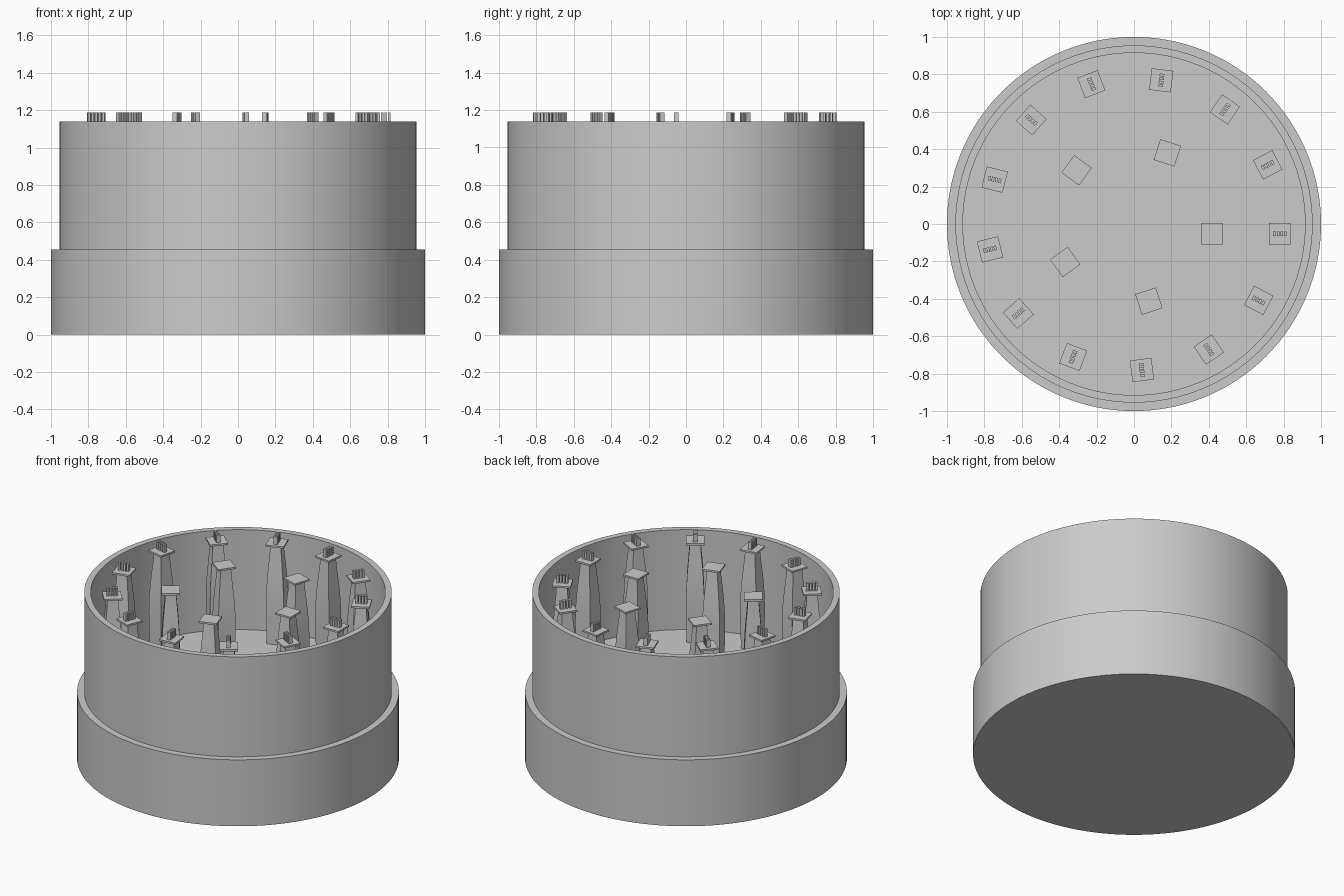
import bpy
import bmesh
from math import cos, sin, pi, tau, radians
from mathutils import Matrix, Vector

cube = bpy.data.objects.get("Cube")
if cube:
    bpy.data.objects.remove(cube, do_unlink=True)

grey = bpy.data.materials.new("plain grey")
grey.use_nodes = True
colour = (0.6, 0.6, 0.6, 1)
grey.diffuse_color = colour
grey.node_tree.nodes["Principled BSDF"].inputs["Base Color"].default_value = colour

FLOOR, RIM, CAP_TOP, PEG_TOP = 0.455, 1.14, 1.135, 1.187
HALF = 0.058


def finish(name, bm, smooth=False):
    bmesh.ops.recalc_face_normals(bm, faces=bm.faces)
    mesh = bpy.data.meshes.new(name)
    bm.to_mesh(mesh)
    bm.free()
    mesh.materials.append(grey)
    obj = bpy.data.objects.new(name, mesh)
    bpy.context.collection.objects.link(obj)
    if smooth:
        bpy.ops.object.select_all(action="DESELECT")
        obj.select_set(True)
        bpy.context.view_layer.objects.active = obj
        bpy.ops.object.shade_smooth_by_angle(angle=radians(30))
    return obj


def loft(bm, rings):
    """Join rings of points into a skin closed by a face at each end."""
    loops = [[bm.verts.new(p) for p in ring] for ring in rings]
    n = len(loops[0])
    for low, high in zip(loops, loops[1:]):
        for i in range(n):
            j = (i + 1) % n
            bm.faces.new((low[i], low[j], high[j], high[i]))
    bm.faces.new(loops[0][::-1])
    bm.faces.new(loops[-1])


def circle(radius, z, n=128):
    return [(radius * cos(tau * i / n), radius * sin(tau * i / n), z) for i in range(n)]


def square(centre, half, z):
    return [(centre[0] + sx * half, centre[1] + sy * half, z)
            for sx, sy in ((-1, -1), (1, -1), (1, 1), (-1, 1))]


def box(bm, low, high):
    low, high = Vector(low), Vector(high)
    made = bmesh.ops.create_cube(bm, size=1)["verts"]
    bmesh.ops.scale(bm, vec=high - low, verts=made)
    bmesh.ops.translate(bm, vec=(low + high) / 2, verts=made)


# Stepped cup: wide base, narrower wall, hollow down to the floor
bm = bmesh.new()
cup = [(1, 0), (1, FLOOR), (0.955, FLOOR), (0.955, RIM), (0.915, RIM), (0.915, FLOOR)]
loft(bm, [circle(r, z) for r, z in cup])
finish("stepped_cup", bm, smooth=True)

# Waisted column, from foot to narrow neck
column = [(0.052, FLOOR - 0.005), (0.056, 0.6), (0.057, 0.72), (0.055, 0.82),
          (0.05, 0.91), (0.043, 1.0), (0.037, 1.07), (0.034, CAP_TOP - 0.012)]


def tower(name, x, angle, pegs):
    centre = (x, -0.052)
    bm = bmesh.new()
    loft(bm, [square(centre, half, z) for half, z in column])
    # Square cap plate
    loft(bm, [square(centre, HALF, CAP_TOP - 0.012), square(centre, HALF, CAP_TOP)])
    # Row of small upright pegs along the radius
    for i in range(4 if pegs else 0):
        px = x + (i - 1.5) * 0.019
        box(bm, (px - 0.007, centre[1] - 0.013, CAP_TOP - 0.003),
            (px + 0.007, centre[1] + 0.012, PEG_TOP))
    bmesh.ops.transform(bm, matrix=Matrix.Rotation(angle, 4, "Z"), verts=bm.verts)
    finish(name, bm, smooth=True)


# Two rings of towers
for k in range(13):
    tower(f"outer_tower_{k + 1}", 0.78, tau * k / 13, True)
for k in range(5):
    tower(f"inner_tower_{k + 1}", 0.417, tau * k / 5, False)
